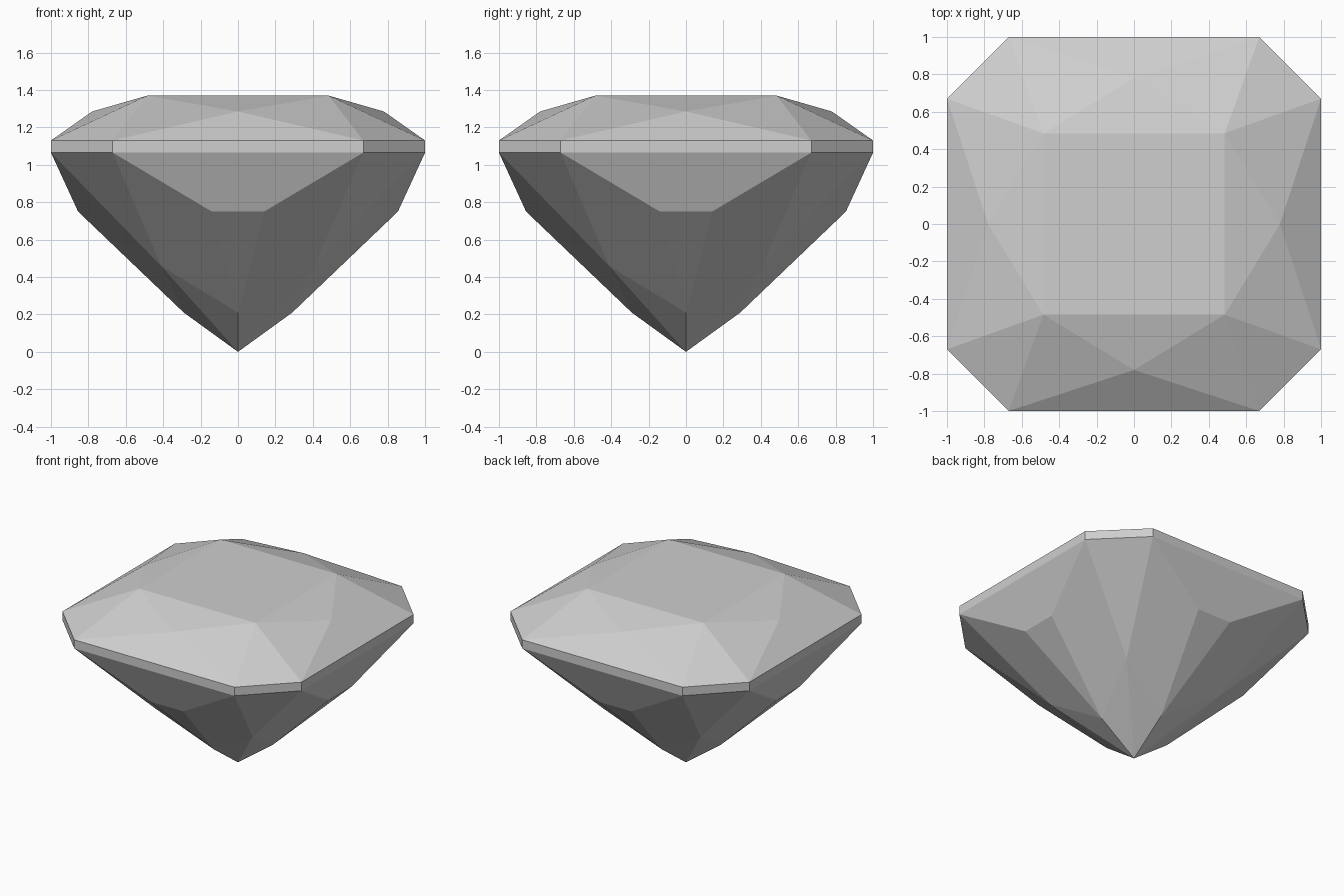
import bpy, bmesh

cube = bpy.data.objects.get("Cube")
if cube:
    bpy.data.objects.remove(cube, do_unlink=True)


def material(name, value):
    mat = bpy.data.materials.new(name)
    mat.use_nodes = True
    colour = (value, value, value, 1)
    mat.diffuse_color = colour
    mat.node_tree.nodes["Principled BSDF"].inputs["Base Color"].default_value = colour
    return mat


def ring(x, y, z):
    """All mirrored and quarter-turned copies of one facet corner."""
    return {(sx * a, sy * b, z) for a, b in ((x, y), (y, x))
            for sx in (1, -1) for sy in (1, -1)}


# Facet corners from the flat table down to the pointed tip
corners = set()
corners |= ring(0.485, 0.485, 1.37)    # table
corners |= ring(0, 0.78, 1.285)        # crown
corners |= ring(0.67, 1, 1.13)         # girdle top
corners |= ring(0.67, 1, 1.065)        # girdle bottom
corners |= ring(0.14, 0.855, 0.75)     # upper pavilion
corners |= ring(0.41, 0.41, 0.458)     # diagonal pavilion
corners |= ring(0, 0.29, 0.21)         # lower pavilion
corners |= ring(0, 0, 0)               # tip

# A cut stone is convex, so its facets are the hull of these corners
bm = bmesh.new()
for co in sorted({tuple(c + 0.0 for c in p) for p in corners}):
    bm.verts.new(co)
bmesh.ops.convex_hull(bm, input=bm.verts)
bmesh.ops.remove_doubles(bm, verts=bm.verts, dist=0.0001)
bmesh.ops.dissolve_limit(bm, angle_limit=0.015, verts=bm.verts, edges=bm.edges)
bmesh.ops.recalc_face_normals(bm, faces=bm.faces)

mesh = bpy.data.meshes.new("cut_gemstone")
bm.to_mesh(mesh)
bm.free()
mesh.materials.append(material("pale_grey", 0.62))
gem = bpy.data.objects.new("cut_gemstone", mesh)
bpy.context.collection.objects.link(gem)
